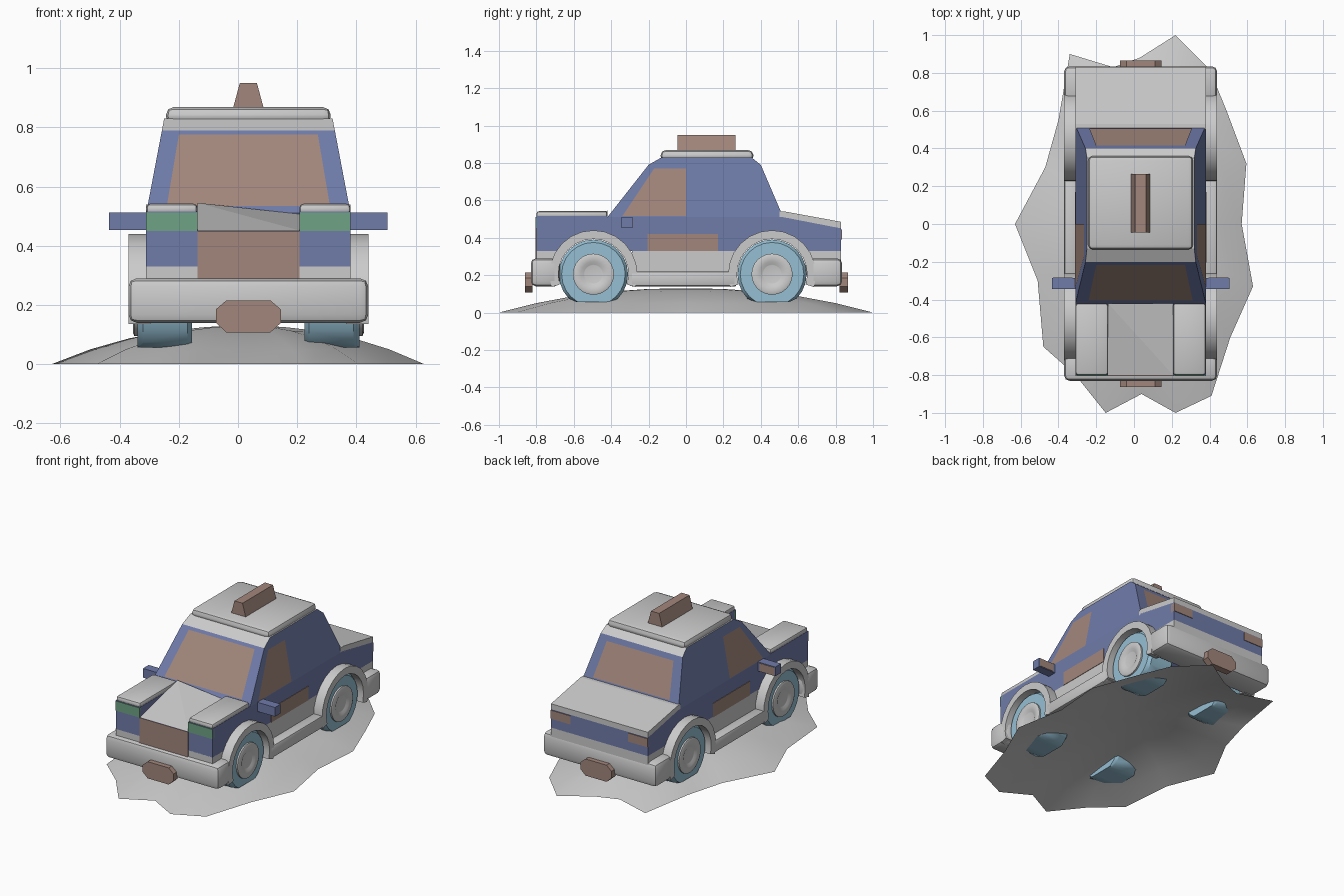
import bpy, bmesh
from math import sin, cos, pi, radians

if "Cube" in bpy.data.objects:
    bpy.data.objects.remove(bpy.data.objects["Cube"])

CX = 0.035          # centre line of the car
WHEELS = (-0.495, 0.46)
AXLE_Z = 0.205


def mat(name, col):
    m = bpy.data.materials.new(name)
    m.diffuse_color = (*col, 1)
    m.use_nodes = True
    m.node_tree.nodes["Principled BSDF"].inputs["Base Color"].default_value = m.diffuse_color
    return m


BLUE = mat("body_blue", (0.16, 0.2, 0.4))
BROWN = mat("warm_brown", (0.36, 0.24, 0.2))
GREEN = mat("lamp_green", (0.16, 0.36, 0.24))
TYRE = mat("tyre_blue", (0.3, 0.52, 0.65))
GREY = mat("grey", (0.6, 0.6, 0.6))


def make(name, verts, faces, material=None, bevel=0, smooth=False, solid=True, segs=2):
    me = bpy.data.meshes.new(name)
    me.from_pydata(verts, [], faces)
    bm = bmesh.new()
    bm.from_mesh(me)
    if solid:
        bmesh.ops.recalc_face_normals(bm, faces=bm.faces)
    if bevel:
        bmesh.ops.bevel(bm, geom=bm.edges[:], offset=bevel, segments=segs,
                        profile=0.5, affect='EDGES', clamp_overlap=True)
    bm.to_mesh(me)
    bm.free()
    ob = bpy.data.objects.new(name, me)
    bpy.context.collection.objects.link(ob)
    if material:
        me.materials.append(material)
    if bevel or smooth:
        bpy.ops.object.select_all(action='DESELECT')
        ob.select_set(True)
        bpy.context.view_layer.objects.active = ob
        bpy.ops.object.shade_smooth_by_angle(angle=radians(35))
    return ob


def prism(name, pts, xa, xb, material=None, bevel=0, **kw):
    """Side profile (y, z) spanned between two x positions given as functions of z."""
    n = len(pts)
    verts = [(CX + f(z), y, z) for f in (xa, xb) for y, z in pts]
    faces = [tuple(range(n)), tuple(range(2 * n - 1, n - 1, -1))]
    faces += [(i, (i + 1) % n, n + (i + 1) % n, n + i) for i in range(n)]
    return make(name, verts, faces, material, bevel, **kw)


def box(name, x0, x1, y0, y1, z0, z1, material=None, bevel=0, **kw):
    return prism(name, [(y0, z0), (y0, z1), (y1, z1), (y1, z0)],
                 lambda z: x0, lambda z: x1, material, bevel, **kw)


def arc(cy, r, a0, a1, n):
    return [(cy + r * cos(radians(a0 + (a1 - a0) * i / n)),
             AXLE_Z + r * sin(radians(a0 + (a1 - a0) * i / n))) for i in range(n + 1)]


def lathe(name, cy, side, prof, n, material, floor):
    """Spin an (r, x) profile around a wheel axle; floor flattens the tread."""
    m = len(prof)
    verts = [(CX + side * x, cy + r * cos(2 * pi * i / n),
              max(floor, AXLE_Z + r * sin(2 * pi * i / n)))
             for i in range(n) for r, x in prof]
    faces = [(i * m + j, i * m + j + 1, ((i + 1) % n) * m + j + 1, ((i + 1) % n) * m + j)
             for i in range(n) for j in range(m - 1)]
    faces += [tuple(i * m for i in range(n)), tuple(i * m + m - 1 for i in range(n))]
    return make(name, verts, faces, material, smooth=True)


# Ground mound: irregular outline, open below
rim = [(.22, 1), (.40, .82), (.49, .6), (.595, .32), (.57, 0), (.63, -.33), (.51, -.6),
       (.41, -.91), (.22, -1), (.04, -.9), (-.15, -1), (-.31, -.8), (-.48, -.65),
       (-.51, -.3), (-.63, 0), (-.47, .3), (-.4, .55), (-.34, .9), (-.11, .83), (.03, .88)]
n, rings = len(rim), (0.2, 0.4, 0.6, 0.8, 1.0)
gv = [(.03, 0, .13)] + [(.03 + (x - .03) * s, y * s, .13 * (1 - s ** 2.2))
                        for s in rings for x, y in rim]
gf = [(0, 1 + (i + 1) % n, 1 + i) for i in range(n)]
gf += [(1 + k * n + i, 1 + k * n + (i + 1) % n, 1 + (k + 1) * n + (i + 1) % n, 1 + (k + 1) * n + i)
       for k in range(len(rings) - 1) for i in range(n)]
make("ground_mound", gv, gf, smooth=True)

# Lower body with wheel cut-outs
low = [(-.8, .33), (-.8, .45), (-.42, .5), (-.42, .51), (.52, .51), (.83, .45), (.83, .33)]
for cy in reversed(WHEELS):
    low += arc(cy, .2, 38.7, 141.3, 8)
prism("lower_body", low, lambda z: -.345, lambda z: .345, BLUE)

# Cabin tapering to the roof
half = lambda z: .345 - (z - .51) * .19
cab = [(-.42, .51), (-.2, .79), (-.13, .83), (.35, .83), (.4, .79), (.52, .51)]
cabin = prism("cabin", cab, lambda z: -half(z), half, BLUE)
cabin.data.materials.append(GREY)
for p in cabin.data.polygons:
    if p.center.z > .795:
        p.material_index = 1
box("roof_cap", -.278, .278, -.135, .36, .81, .868, None, .025)

# Roof sign
prism("roof_sign", [(-.045, .86), (-.045, .95), (.265, .95), (.265, .86)],
      lambda z: -.053 + (z - .86) * .27, lambda z: .053 - (z - .86) * .27, BROWN)

# Front and rear glass lying on the sloped ends of the cabin
for name, (ya, za), (yb, zb), z0, z1, o in (
        ("windscreen", cab[0], cab[1], .535, .775, -.004),
        ("rear_window", cab[5], cab[4], .55, .76, .004)):
    yat = lambda z: ya + (yb - ya) * (z - za) / (zb - za) + o
    w0, w1 = half(z0) - .065, half(z1) - .06
    make(name, [(CX - w0, yat(z0), z0), (CX + w0, yat(z0), z0),
                (CX + w1, yat(z1), z1), (CX - w1, yat(z1), z1)],
         [(0, 1, 2, 3) if o < 0 else (3, 2, 1, 0)], BROWN, solid=False)

# Hood centre panel folded along its diagonal
make("hood_centre", [(CX - .172, -.8, .452), (CX + .172, -.8, .452),
                     (CX + .172, -.42, .507), (CX - .172, -.42, .545)],
     [(0, 1, 3), (1, 2, 3)], solid=False)

# Rear deck lid
prism("rear_deck", [(.5, .505), (.5, .54), (.53, .54), (.83, .485), (.83, .45), (.52, .505)],
      lambda z: -.345, lambda z: .345)

# Grille, bumpers, plates, chassis
box("grille", -.172, .172, -.805, -.78, .285, .45, BROWN)
box("front_chassis", -.345, .345, -.8, -.67, .2, .332)
box("middle_chassis", -.345, .345, -.29, .265, .14, .332)
box("rear_chassis", -.345, .345, .64, .83, .2, .332)
box("front_bumper", -.405, .405, -.83, -.675, .14, .29, None, .028)
box("rear_bumper", -.405, .405, .655, .835, .14, .29, None, .028)
plate = [(-.11, .14), (-.11, .185), (-.075, .215), (.075, .215),
         (.11, .185), (.11, .14), (.075, .108), (-.075, .108)]
for name, y0, y1 in (("front_plate", -.862, -.82), ("rear_plate", .82, .865)):
    verts = [(CX + x, y, z) for y in (y0, y1) for x, z in plate]
    faces = [tuple(range(8)), tuple(range(15, 7, -1))]
    faces += [(i, (i + 1) % 8, 8 + (i + 1) % 8, 8 + i) for i in range(8)]
    make(name, verts, faces, BROWN)

# Parts repeated on both sides
for s, tag in ((-1, "left"), (1, "right")):
    box(tag + "_fender", s * .172, s * .345, -.8, -.42, .44, .515, BLUE)
    box(tag + "_hood_ridge", s * .172, s * .345, -.8, -.42, .505, .542, None, .014)
    box(tag + "_headlight", s * .172, s * .345, -.804, -.78, .45, .512, GREEN)
    box(tag + "_tail_light", s * .205, s * .345, .8, .834, .39, .445, BROWN)
    box(tag + "_mirror", s * .33, s * .47, -.345, -.287, .453, .512, BLUE)
    box(tag + "_mirror_glass", s * .36, s * .465, -.288, -.284, .457, .508, BROWN)
    box(tag + "_door_panel", s * .34, s * .348, -.205, .17, .33, .42, BROWN)
    prism(tag + "_running_board", [(-.3, .14), (-.3, .22), (.27, .22), (.27, .14)],
          lambda z: s * .33, lambda z: s * .405, None, .012)
    win = [(-.34, .515), (-.17, .77), (0, .77), (0, .515)]
    make(tag + "_side_window", [(CX + s * (half(z) + .003), y, z) for y, z in win],
         [(0, 1, 2, 3) if s < 0 else (3, 2, 1, 0)], BROWN, solid=False)
    for cy, end in zip(WHEELS, ("front", "rear")):
        # Arch flare, built as an outer arc joined to an inner arc by quads
        k = 14
        ring = [arc(cy, .235, -17, 197, k), arc(cy, .188, -17, 197, k)]
        av = [(CX + s * x, y, z) for x in (.33, .405) for r in ring for y, z in r]
        m = k + 1
        order = (0, m, 3 * m, 2 * m)
        af = [(a + i, a + i + 1, b + i + 1, b + i)
              for a, b in zip(order, order[1:] + order[:1]) for i in range(k)]
        af += [order, tuple(o + k for o in order)]
        make(f"{tag}_{end}_arch", av, af, smooth=True)
        # Tyre with flattened tread, then the dished hub
        lathe(f"{tag}_{end}_tyre", cy, s,
              [(.1, .19), (.17, .19), (.185, .205), (.185, .355), (.17, .375), (.1, .375)],
              24, TYRE, .057)
        lathe(f"{tag}_{end}_hub", cy, s,
              [(.11, .36), (.11, .385), (.098, .39), (.068, .386), (.052, .378), (.048, .377)],
              24, None, 0)
